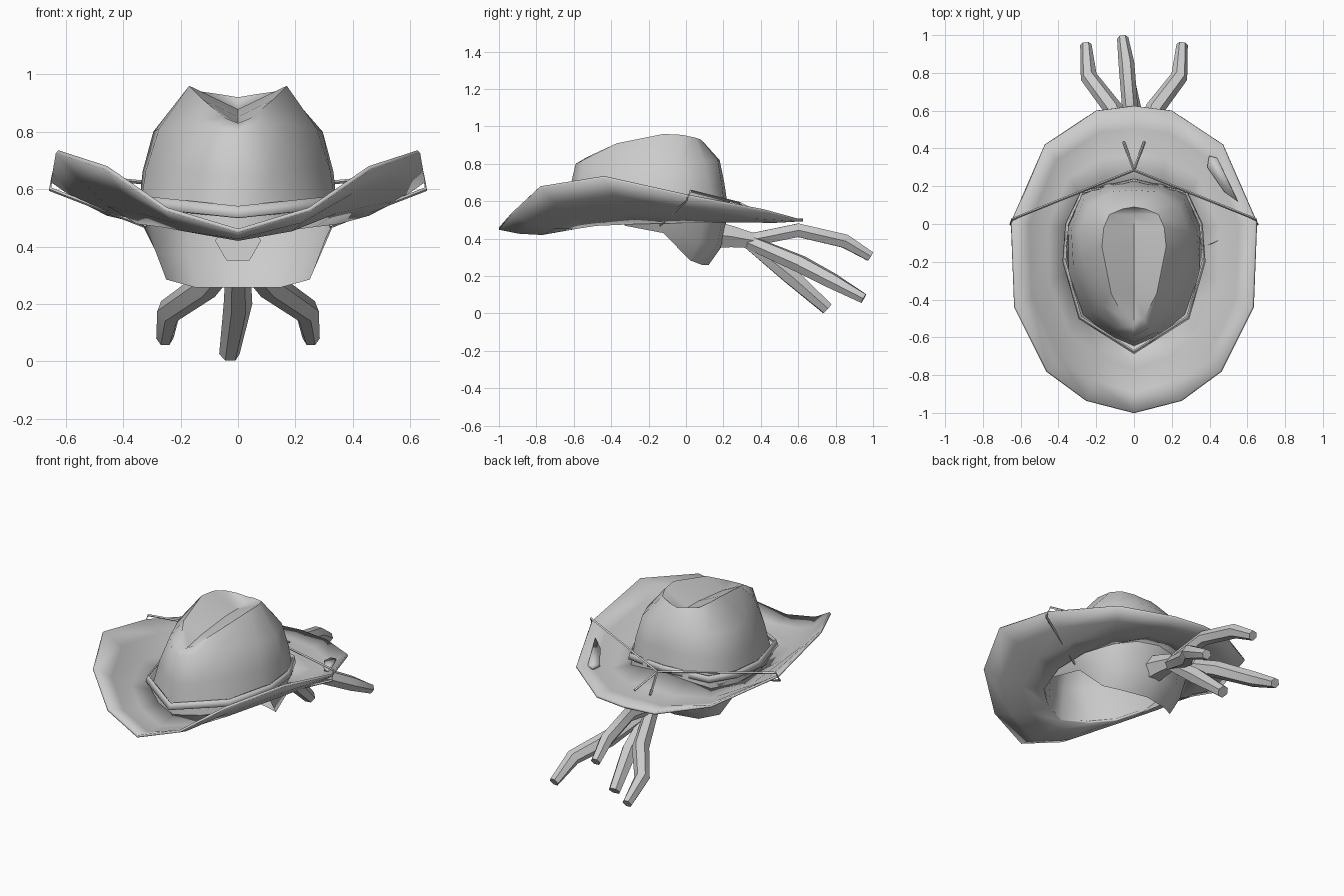
import bpy, bmesh, math
from mathutils import Vector

if "Cube" in bpy.data.objects:
    bpy.data.objects.remove(bpy.data.objects["Cube"])


def finish(obj, thickness=0, angle=50):
    me = obj.data
    bm = bmesh.new()
    bm.from_mesh(me)
    bmesh.ops.remove_doubles(bm, verts=bm.verts, dist=0.0005)
    bmesh.ops.recalc_face_normals(bm, faces=bm.faces)
    bm.to_mesh(me)
    bm.free()
    me.shade_smooth()
    me.set_sharp_from_angle(angle=math.radians(angle))
    if thickness:
        mod = obj.modifiers.new("thickness", 'SOLIDIFY')
        mod.thickness = thickness
        mod.offset = 0
    return obj


def new_mesh(name, verts, faces):
    me = bpy.data.meshes.new(name)
    me.from_pydata([tuple(v) for v in verts], [], faces)
    obj = bpy.data.objects.new(name, me)
    bpy.context.collection.objects.link(obj)
    return obj


def loft(name, half_rings, closed=True, thickness=0):
    """Skin half rings (x >= 0), mirrored across x = 0."""
    verts, faces = [], []
    for ring in half_rings:
        pts = [Vector(p) for p in ring]
        mirror = [Vector((-p.x, p.y, p.z)) for p in reversed(pts)]
        row = pts + (mirror[1:-1] if closed else mirror[1:])
        n = len(row)
        verts += row
    for r in range(len(half_rings) - 1):
        for i in range(n if closed else n - 1):
            j = (i + 1) % n
            faces.append((r * n + i, r * n + j, (r + 1) * n + j, (r + 1) * n + i))
    return finish(new_mesh(name, verts, faces), thickness)


def tube(name, pts, radii, sides=6):
    """Capped tube along a path with a radius per point."""
    pts = [Vector(p) for p in pts]
    verts, faces = [], []
    for k, p in enumerate(pts):
        d = (pts[min(k + 1, len(pts) - 1)] - pts[max(k - 1, 0)]).normalized()
        ref = Vector((0, 0, 1)) if abs(d.z) < 0.95 else Vector((0, 1, 0))
        u = d.cross(ref).normalized()
        w = u.cross(d)
        for s in range(sides):
            a = 2 * math.pi * s / sides
            verts.append(p + radii[k] * (math.cos(a) * u + math.sin(a) * w))
    for k in range(len(pts) - 1):
        for s in range(sides):
            t = (s + 1) % sides
            faces.append((k * sides + s, k * sides + t,
                          (k + 1) * sides + t, (k + 1) * sides + s))
    faces += [tuple(range(sides)),
              tuple(range((len(pts) - 1) * sides, len(pts) * sides))]
    return finish(new_mesh(name, verts, faces))


def blend(a, b, t, dz=0.0):
    return [Vector(p).lerp(Vector(q), t) + Vector((0, 0, dz)) for p, q in zip(a, b)]


# Half outlines running from the front centre to the back centre
rim = [(0, -1, .455), (.25, -.935, .53), (.46, -.78, .675), (.63, -.44, .73),
       (.648, .01, .63), (.47, .42, .55), (.2, .60, .50), (0, .625, .50)]
base = [(0, -.645, .45), (.15, -.58, .46), (.27, -.48, .475), (.35, -.25, .485),
        (.35, -.02, .49), (.28, .15, .50), (.15, .21, .54), (0, .225, .56)]
shoulder = [(0, -.59, .80), (.08, -.55, .82), (.17, -.43, .83), (.275, -.2, .81),
            (.295, -.04, .80), (.235, .1, .81), (.12, .17, .82), (0, .18, .82)]
crest = [(0, -.54, .83), (.05, -.50, .85), (.12, -.37, .91), (.17, -.12, .96),
         (.16, -.02, .955), (.13, .05, .94), (.06, .08, .93), (0, .09, .92)]

# Upturned brim
loft("brim", [base, blend(base, rim, .35, -.025), blend(base, rim, .7, -.02), rim],
     thickness=.014)

# Crown with a creased top
waist = [Vector((p.x * 1.04, p.y * 1.02, p.z)) for p in blend(base, shoulder, .55)]
groove = [(0, y, z - .48 * x) for x, y, z in crest]
loft("crown", [base, waist, shoulder, crest, groove])

# Hat band round the crown
band = [(0, -.685, .50), (.29, -.50, .53), (.375, -.2, .535), (.36, 0, .54),
        (.28, .17, .55), (0, .235, .57)]
loft("hat_band", [band, [(x * .97, y * .98, z + .04) for x, y, z in band]],
     thickness=.008)

# Head scarf under the hat, open at the front
scarf_top = [(.345, -.33, .50), (.355, -.1, .52), (.31, .1, .525), (.17, .2, .54), (0, .225, .56)]
scarf_mid = [(.335, -.33, .485), (.33, -.11, .47), (.285, .07, .38), (.17, .17, .37), (0, .20, .37)]
scarf_low = [(.325, -.33, .47), (.305, -.12, .43), (.25, .02, .285), (.15, .09, .258), (0, .12, .258)]
loft("head_scarf", [scarf_top, scarf_mid, scarf_low], closed=False)

# Scarf knot and tails
tube("scarf_knot", [(0, .17, .42), (0, .25, .41), (0, .36, .39)], [.08, .065, .045])
tube("upper_tail", [(0, .33, .39), (-.02, .6, .445), (-.04, .85, .387), (-.06, .985, .305)],
     [.04, .042, .042, .03])
tube("lower_tail", [(0, .33, .385), (0, .56, .20), (-.03, .755, .026)], [.04, .05, .036])
for name, s in (("left_tail", -1), ("right_tail", 1)):
    tube(name, [(0, .33, .385), (s * .11, .61, .265), (s * .24, .78, .175),
                (s * .255, .95, .08)], [.04, .05, .045, .03])

# Cord over the brim, wrapping under each edge
for name, s in (("left_cord", -1), ("right_cord", 1)):
    tube(name, [(0, .285, .59), (s * .645, .025, .655), (s * .655, 0, .60),
                (s * .32, -.14, .47)], [.007] * 4, 4)
    tube(name + "_end", [(0, .285, .59), (s * .055, .435, .515)], [.007] * 2, 4)

# Small worn patch in one side of the brim
patch = new_mesh("brim_patch", [(.40, .36, .53), (.39, .30, .53), (.48, .17, .56),
                                (.55, .12, .585), (.44, .35, .535)], [(0, 1, 2, 3, 4)])
finish(patch, .02)
